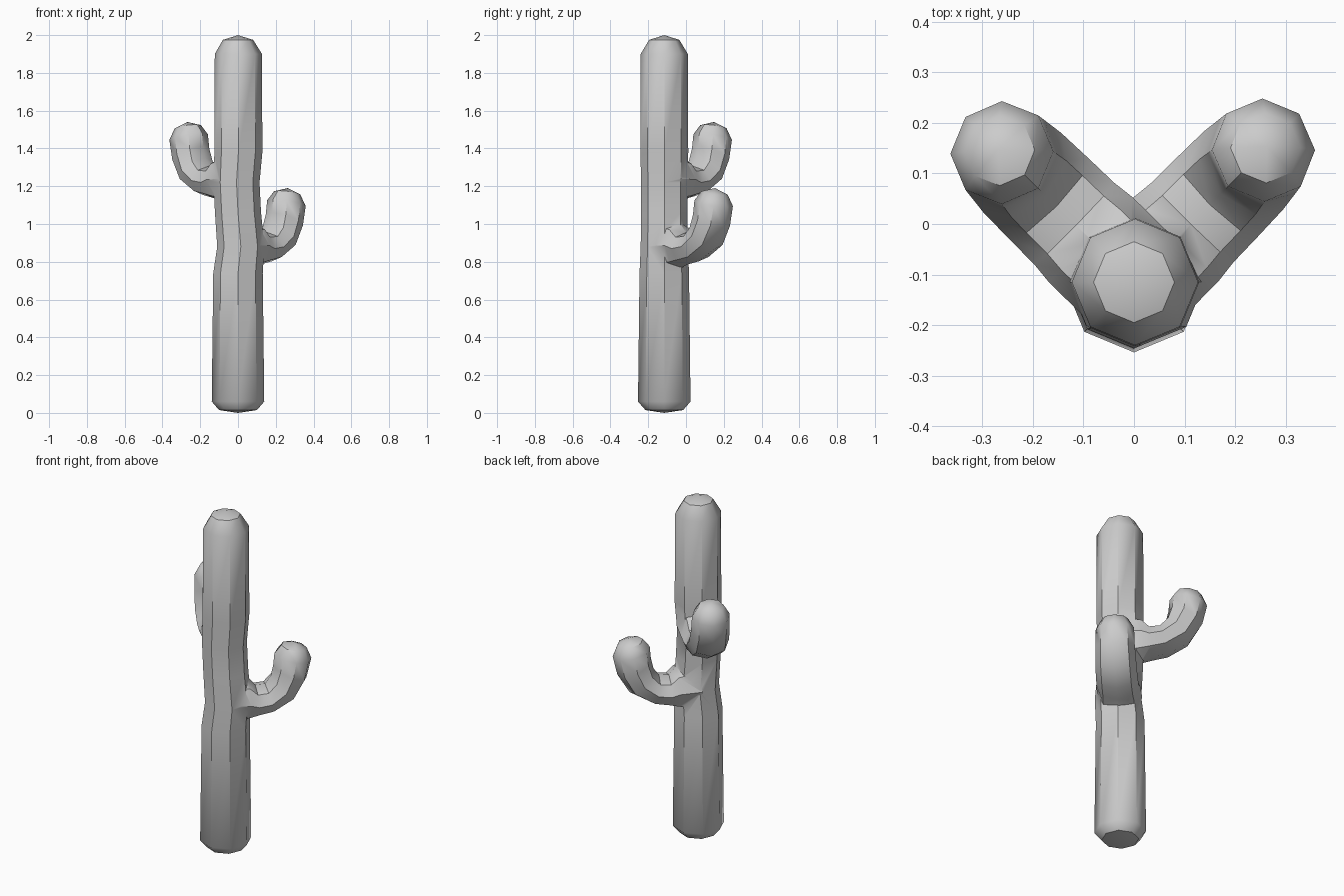
import bpy, bmesh
from math import sin, cos, pi, radians
from mathutils import Vector

if "Cube" in bpy.data.objects:
    bpy.data.objects.remove(bpy.data.objects["Cube"])

SIDES = 8
BASE = Vector((0, -0.115, 0))
UP = Vector((0, 0, 1))


def tube(name, rings, start, end):
    """Skin eight-sided rings (centre, axis_a, axis_b), closed by a fan to each pole."""
    bm = bmesh.new()
    loops = [[bm.verts.new(c + a * cos(2 * pi * i / SIDES) + b * sin(2 * pi * i / SIDES))
              for i in range(SIDES)] for c, a, b in rings]
    p0, p1 = bm.verts.new(start), bm.verts.new(end)
    for i in range(SIDES):
        j = (i + 1) % SIDES
        for lo, hi in zip(loops, loops[1:]):
            bm.faces.new((lo[i], lo[j], hi[j], hi[i]))
        bm.faces.new((p0, loops[0][j], loops[0][i]))
        bm.faces.new((p1, loops[-1][i], loops[-1][j]))
    bmesh.ops.recalc_face_normals(bm, faces=bm.faces)
    mesh = bpy.data.meshes.new(name)
    bm.to_mesh(mesh)
    bm.free()
    obj = bpy.data.objects.new(name, mesh)
    bpy.context.collection.objects.link(obj)
    return obj


# Trunk: (height, radius, sideways shift), slightly kinked where the arms leave
trunk_profile = [(0.015, 0.10, 0), (0.06, 0.139, 0), (0.74, 0.131, 0), (0.88, 0.125, 0.015),
                 (1.06, 0.122, 0), (1.22, 0.122, -0.008), (1.38, 0.127, 0.002),
                 (1.90, 0.125, 0.002), (1.975, 0.08, 0)]
trunk = tube("cactus_trunk",
             [(BASE + Vector((dx, 0, z)), Vector((r, 0, 0)), Vector((0, r, 0)))
              for z, r, dx in trunk_profile],
             BASE, BASE + UP * 2)

# Arm: (distance out, height, in-plane radius, side radius, upward tilt)
arm_profile = [(0.0, 0.89, 0.15, 0.118, 0), (0.12, 0.885, 0.12, 0.118, 0),
               (0.165, 0.87, 0.085, 0.113, 3), (0.235, 0.88, 0.08, 0.112, 15),
               (0.31, 0.935, 0.092, 0.11, 45), (0.35, 1.02, 0.10, 0.105, 66),
               (0.366, 1.11, 0.103, 0.103, 78), (0.372, 1.165, 0.07, 0.07, 80)]


def arm(name, direction, lift):
    out = Vector(direction).normalized()
    side = out.cross(UP)
    rings = []
    for s, z, r, w, tilt in arm_profile:
        t = radians(tilt)
        normal = out * sin(t) - UP * cos(t)
        rings.append((BASE + out * s + UP * (z + lift), normal * r, side * w))
    return tube(name, rings, BASE + UP * (0.89 + lift),
                BASE + out * 0.376 + UP * (1.19 + lift))


arms = [arm("right_arm", (1, 1.02, 0), 0), arm("left_arm", (-1, 0.98, 0), 0.35)]

# Merge the arms into the trunk
bpy.context.view_layer.objects.active = trunk
trunk.select_set(True)
for a in arms:
    mod = trunk.modifiers.new("join_" + a.name, 'BOOLEAN')
    mod.operation = 'UNION'
    mod.solver = 'EXACT'
    mod.object = a
    bpy.ops.object.modifier_apply(modifier=mod.name)
    bpy.data.objects.remove(a)

# Crisp ribs, soft rounded ends and bends
trunk.name = "cactus"
bpy.ops.object.shade_smooth_by_angle(angle=radians(40))
